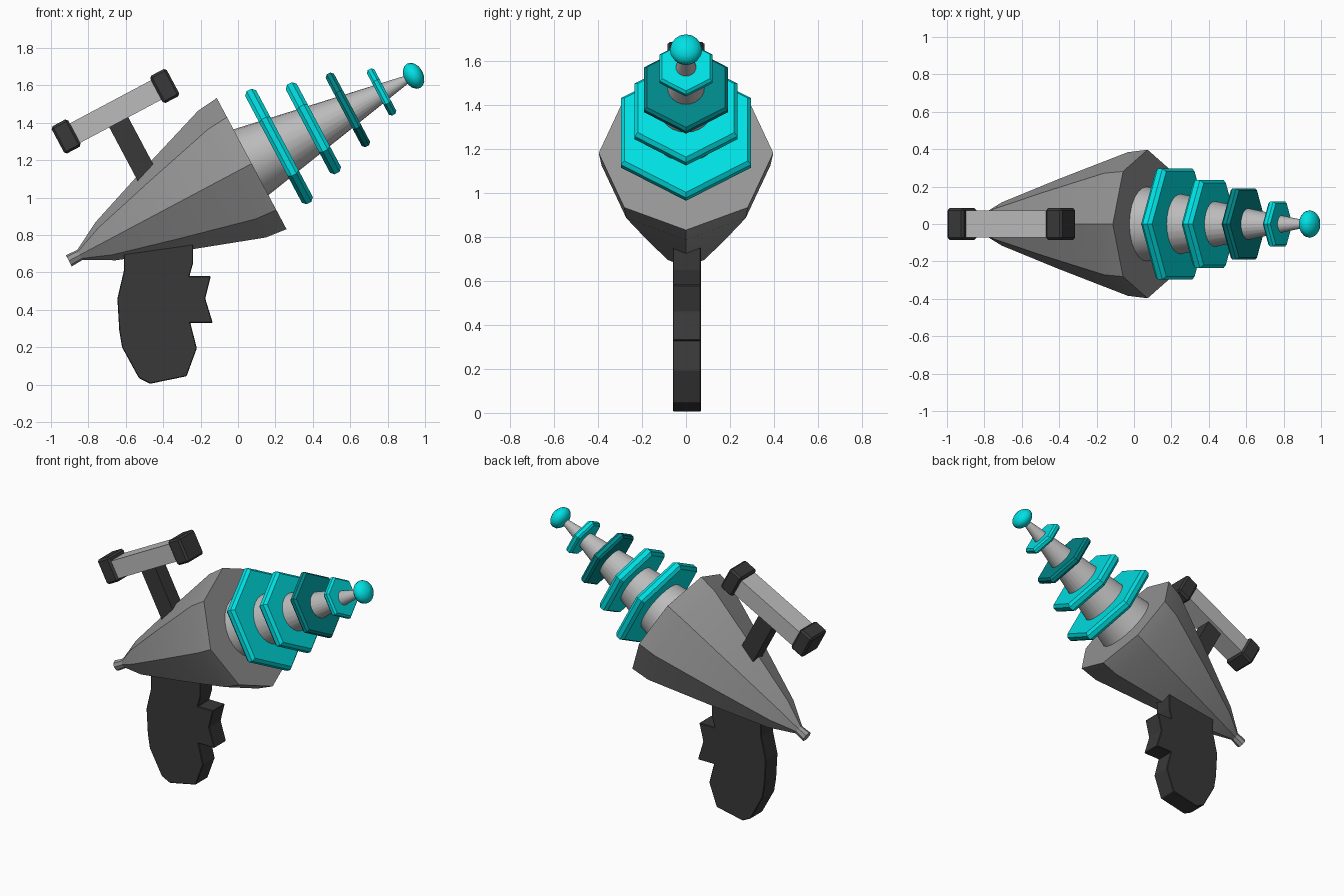
import bpy, bmesh
from math import sin, cos, pi, radians
from mathutils import Matrix, Vector

if "Cube" in bpy.data.objects:
    bpy.data.objects.remove(bpy.data.objects["Cube"])

TILT = Matrix.Rotation(radians(-28), 4, 'Y')      # local x becomes the gun axis
AXIS = Matrix.Translation((0.073, 0, 1.182)) @ TILT


def colour(name, rgb):
    m = bpy.data.materials.new(name)
    m.diffuse_color = (*rgb, 1)
    m.use_nodes = True
    m.node_tree.nodes["Principled BSDF"].inputs["Base Color"].default_value = m.diffuse_color
    return m


CYAN = colour("cyan", (0.0, 0.75, 0.77))
TEAL = colour("teal", (0.0, 0.24, 0.25))
DARK = colour("dark_grey", (0.04, 0.04, 0.04))
MID = colour("mid_grey", (0.3, 0.3, 0.3))
LIGHT = colour("light_grey", (0.5, 0.5, 0.5))


def finish(name, bm, mat, matrix=None, smooth=None, bevel=0):
    bmesh.ops.recalc_face_normals(bm, faces=bm.faces)
    me = bpy.data.meshes.new(name)
    bm.to_mesh(me)
    bm.free()
    ob = bpy.data.objects.new(name, me)
    bpy.context.collection.objects.link(ob)
    me.materials.append(mat)
    if matrix:
        ob.matrix_world = matrix
    if bevel:
        mod = ob.modifiers.new("bevel", 'BEVEL')
        mod.width, mod.segments = bevel, 1
    if smooth:
        bpy.ops.object.select_all(action='DESELECT')
        ob.select_set(True)
        bpy.context.view_layer.objects.active = ob
        bpy.ops.object.shade_smooth_by_angle(angle=radians(smooth))
    return ob


def lathe(name, profile, sides, mat, smooth=None, lift=0):
    """Turn (axial, radius) points around the gun axis."""
    bm = bmesh.new()
    rings = [[bm.verts.new((s, r * sin(2 * pi * i / sides), r * cos(2 * pi * i / sides) + lift))
              for i in range(sides)] for s, r in profile]
    for a, b in zip(rings, rings[1:]):
        for i in range(sides):
            j = (i + 1) % sides
            bm.faces.new((a[i], a[j], b[j], b[i]))
    bm.faces.new(rings[0])
    bm.faces.new(rings[-1])
    return finish(name, bm, mat, AXIS, smooth)


def box(name, x, z, size, mat, bevel=0):
    bm = bmesh.new()
    bmesh.ops.create_cube(bm, size=1)
    bmesh.ops.scale(bm, vec=size, verts=bm.verts)
    return finish(name, bm, mat, Matrix.Translation((x, 0, z)) @ TILT, bevel=bevel)


# Eight-sided body with small tail knob
lathe("body", [(-1.107, .034), (-1.04, .03), (-.885, .115), (-.54, .24),
               (-.12, .384), (0, .397)], 8, MID, 30)

# Tapered barrel
lathe("barrel", [(-.02, .203), (.98, .015)], 24, LIGHT, 30, .008)

# Hexagonal cooling fins with chamfered rims
for k, (s, r, t, mat) in enumerate([(.172, .342, .066, CYAN), (.38, .271, .066, CYAN),
                                    (.589, .22, .05, TEAL), (.793, .138, .045, CYAN)]):
    h, c = t / 2, t * .28
    lathe(f"fin_{k + 1}", [(s - h, r - c), (s - h + c, r), (s + h - c, r), (s + h, r - c)],
          6, mat, None, .012)

# Flattened muzzle ball
lathe("muzzle_ball", [(.985 - .052 * cos(a), .074 * sin(a))
                      for a in [.02 + (pi - .04) * i / 8 for i in range(9)]], 16, CYAN, 40, .008)

# Grip with trigger, cut from one side outline
outline = [(-.61, .78), (-.61, .61), (-.645, .46), (-.635, .29), (-.62, .20), (-.53, .035),
           (-.47, .005), (-.275, .045), (-.22, .195), (-.255, .33), (-.135, .33),
           (-.175, .46), (-.145, .58), (-.26, .58), (-.24, .65), (-.24, .85)]
bm = bmesh.new()
face = bm.faces.new([bm.verts.new((x, -.06, z)) for x, z in outline])
new = bmesh.ops.extrude_face_region(bm, geom=[face])["geom"]
bmesh.ops.translate(bm, vec=(0, .128, 0), verts=[v for v in new if isinstance(v, bmesh.types.BMVert)])
finish("grip", bm, DARK, bevel=.004)

# Sight: stem, tube and two end caps
box("sight_stem", -.56, 1.257, (.115, .1, .37), DARK)
box("sight_tube", -.655, 1.46, (.54, .145, .118), LIGHT)
for name, x, z in (("rear_sight_cap", -.919, 1.327), ("front_sight_cap", -.392, 1.597)):
    box(name, x, z, (.1, .17, .165), DARK, .012)
